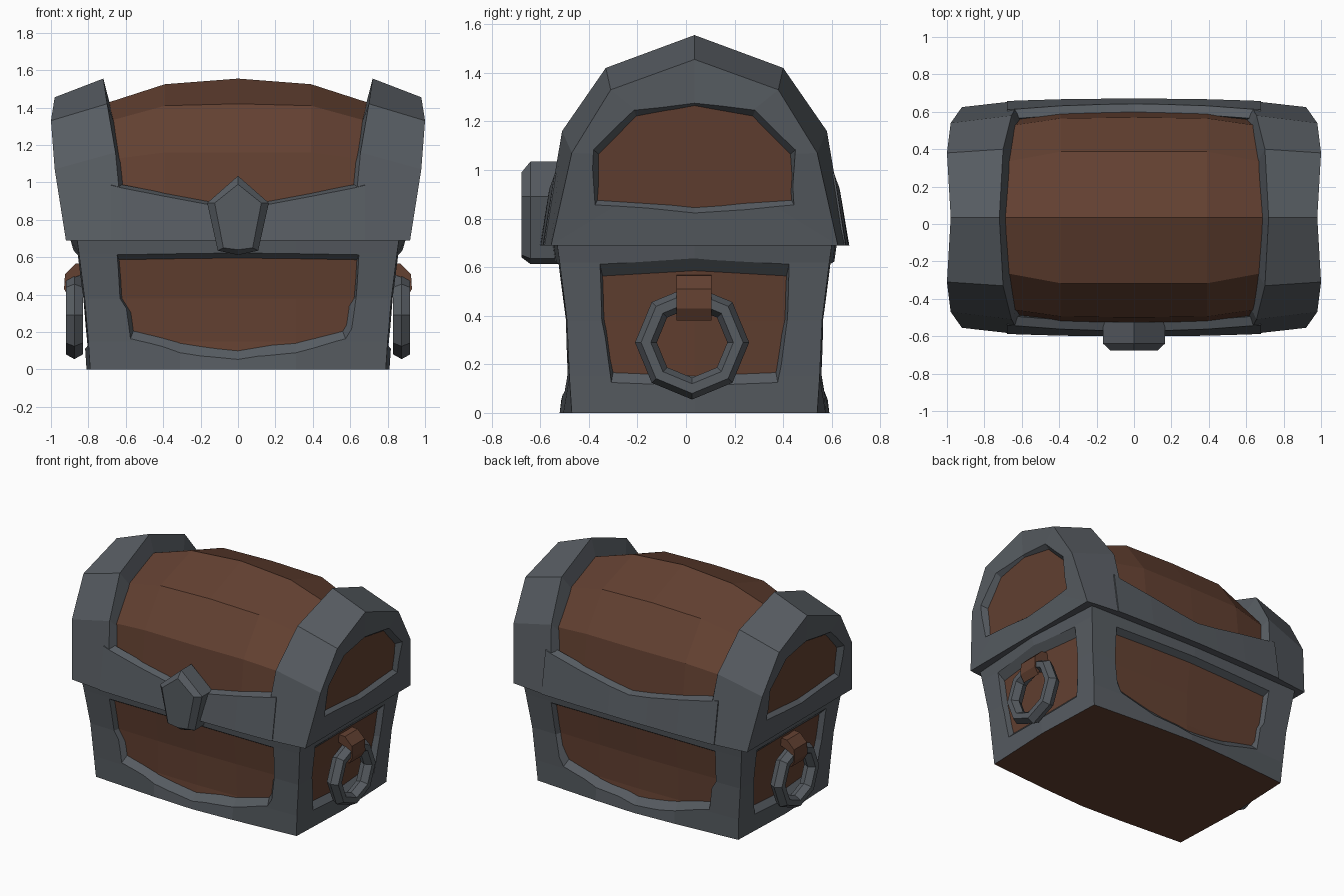
import bpy, bmesh, math

if "Cube" in bpy.data.objects:
    bpy.data.objects.remove(bpy.data.objects["Cube"])

CY = 0.035  # the chest body sits slightly behind the origin


def material(name, rgb):
    m = bpy.data.materials.new(name)
    m.diffuse_color = (*rgb, 1)
    m.use_nodes = True
    m.node_tree.nodes["Principled BSDF"].inputs["Base Color"].default_value = m.diffuse_color
    return m


IRON = material("grey iron", (0.095, 0.107, 0.121))
WOOD = material("brown wood", (0.125, 0.052, 0.031))


def finish(bm, name, *mats):
    bmesh.ops.recalc_face_normals(bm, faces=bm.faces[:])
    me = bpy.data.meshes.new(name)
    bm.to_mesh(me)
    bm.free()
    for m in mats:
        me.materials.append(m)
    ob = bpy.data.objects.new(name, me)
    ob.location.y = CY
    bpy.context.collection.objects.link(ob)
    return ob


def loft(bm, rings, closed=False):
    """Skin equal-length rings; cap both ends unless the loft is closed."""
    vs = [[bm.verts.new(p) for p in r] for r in rings]
    n = len(vs[0])
    for i in range(len(vs) if closed else len(vs) - 1):
        a, b = vs[i], vs[(i + 1) % len(vs)]
        for j in range(n):
            k = (j + 1) % n
            bm.faces.new((a[j], a[k], b[k], b[j]))
    if closed:
        return None
    return bm.faces.new(vs[0]), bm.faces.new(vs[-1])


def mirror_outline(half):
    """Complete a closed outline from its right half, listed bottom to top."""
    return half + [(-u, v) for u, v in reversed(half) if u > 1e-6]


def recess(bm, outer, inner, place, t0=-2, t1=3):
    """Tapered cutter running from t0 (outside) to t1 (inside)."""
    ring = lambda t: [place(a + (c - a) * t, b + (d - b) * t, t)
                      for (a, b), (c, d) in zip(outer, inner)]
    loft(bm, [ring(t0), ring(t1)])


def cut(target, cutter):
    mod = target.modifiers.new("cut", 'BOOLEAN')
    mod.operation, mod.solver, mod.object = 'DIFFERENCE', 'EXACT', cutter
    bpy.context.view_layer.objects.active = target
    bpy.ops.object.modifier_apply(modifier=mod.name)
    bpy.data.objects.remove(cutter)


# ---- lower box: iron frame around a slightly smaller wooden core ----
# height, corner x, corner y, bulged front y, bulged side x
LEVELS = [(0, .79, .505, .555, .81), (.15, .80, .515, .537, .82),
          (.38, .82, .525, .54, .845), (.62, .85, .555, .575, .875),
          (.69, .86, .565, .585, .895)]


def box_ring(z, cx, cy, fy, sx, d):
    qy = cy + .7 * (fy - cy)
    quad = [(sx, 0), (cx, cy), (.31, qy), (0, fy)]
    half = quad + [(-x, y) for x, y in quad[-2::-1]]
    pts = half + [(x, -y) for x, y in half[-2:0:-1]]
    return [(x - math.copysign(d, x) * (abs(x) > .5),
             y - math.copysign(d, y) * (abs(y) > .1), z) for x, y in pts]


bm = bmesh.new()
bottom, _ = loft(bm, [box_ring(*lv, 0) for lv in LEVELS])
# wooden underside inside an iron border
bmesh.ops.inset_region(bm, faces=[bottom], thickness=.14)
bottom.material_index = 1
frame = finish(bm, "box_frame", IRON, WOOD)

bm = bmesh.new()
loft(bm, [box_ring(*((max(lv[0], .03),) + lv[1:]), .04) for lv in LEVELS])
finish(bm, "box_wood_panels", WOOD)

front_out = mirror_outline([(0, .07), (.31, .09), (.58, .15), (.635, .38), (.645, .61)])
front_in = mirror_outline([(0, .11), (.31, .135), (.565, .19), (.625, .38), (.635, .585)])
side_out = mirror_outline([(.345, .11), (.385, .38), (.39, .615)])
side_in = mirror_outline([(.338, .15), (.375, .38), (.38, .57)])
bm = bmesh.new()
for s in (-1, 1):
    recess(bm, front_out, front_in, lambda u, v, t: (u, s * (.53 + .04 * v - .04 * t), v))
    recess(bm, side_out, side_in, lambda u, v, t: (s * (.81 + .08 * v - .04 * t), u, v))
cut(frame, finish(bm, "panel_cutter"))

# ---- lid: arched iron end caps with recessed wooden ends ----
ARCH_END = [(.92, .59, .69), (.98, .505, 1.07), (1.0, .345, 1.33), (.98, 0, 1.455)]
ARCH_TOP = [(.61, .625, .69), (.655, .545, 1.16), (.70, .365, 1.42), (.72, 0, 1.555)]
ARCH_IN = [(.57, .565, .69), (.615, .47, 1.08), (.655, .29, 1.30), (.68, 0, 1.40)]


def arch(half, s=1):
    return ([(s * x, y, z) for x, y, z in half]
            + [(s * x, -y, z) for x, y, z in half[-2::-1]])


end_out = mirror_outline([(0, .82), (.41, .855), (.412, 1.08), (.25, 1.247), (0, 1.29)])
end_in = mirror_outline([(0, .845), (.40, .875), (.395, 1.065), (.24, 1.222), (0, 1.265)])
for s, side in ((-1, "left"), (1, "right")):
    place = lambda u, v, t: (s * (.945 + (v - .85) * .12 - .035 * t), u, v)
    bm = bmesh.new()
    _, end = loft(bm, [arch(ARCH_IN, s), arch(ARCH_TOP, s), arch(ARCH_END, s)])
    hub = bmesh.ops.poke(bm, faces=[end])["verts"][0]
    hub.co = (s * .968, 0, 1.05)
    cap = finish(bm, "lid_end_" + side, IRON)
    bm = bmesh.new()
    recess(bm, end_out, end_in, place, -2, 1.9)
    cut(cap, finish(bm, "end_cutter"))
    bm = bmesh.new()
    loft(bm, [[place(u, v, t) for u, v in end_out] for t in (1, 2.2)])
    finish(bm, "lid_end_panel_" + side, WOOD)

# ---- lid: wooden barrel top ----
BARREL = {0: [(.572, .8), (.535, 1.16), (.352, 1.42), (0, 1.555)],
          .39: [(.568, .8), (.53, 1.16), (.352, 1.41), (0, 1.525)],
          .70: [(.535, .8), (.485, 1.12), (.295, 1.325), (0, 1.425)]}
bm = bmesh.new()
loft(bm, [arch([(x, y, z) for y, z in BARREL[abs(x)]]) for x in (-.70, -.39, 0, .39, .70)])
finish(bm, "lid_barrel", WOOD)

# ---- lid: curved iron rims along the front and back ----
# x, bottom y, top z, top y
RIM = [(0, .637, .86, .607), (.15, .635, .88, .605), (.39, .632, .925, .597),
       (.62, .625, .97, .58), (.68, .622, .985, .576)]
RIM = [(-x, *r) for x, *r in RIM[:0:-1]] + RIM
for s, side in ((-1, "front"), (1, "back")):
    bm = bmesh.new()
    loft(bm, [[(x, s * yb, .69), (x, s * yt, zt), (x, s * (yt - .05), zt + .018),
               (x, s * (yt - .09), .69)] for x, yb, zt, yt in RIM])
    finish(bm, "lid_rim_" + side, IRON)

# ---- clasp: bevelled pentagon plate ----
CLASP = mirror_outline([(0, .612), (.108, .635), (.165, .89), (0, 1.035)])
CLASP_FACE = mirror_outline([(0, .64), (.078, .65), (.125, .89), (0, .99)])
bm = bmesh.new()
loft(bm, [[(x, y, z) for x, z in o]
          for o, y in ((CLASP, -.56), (CLASP, -.675), (CLASP_FACE, -.712))])
finish(bm, "clasp", IRON)

# ---- side handles: octagonal ring hung from a wooden loop ----
SECTION = [(.045, 0), (.02, .045), (-.02, .045), (-.045, 0), (-.02, -.045), (.02, -.045)]
LOOP = [(.80, .57), (.87, .565), (.925, .51), (.93, .43), (.90, .38),
        (.885, .42), (.88, .49), (.80, .52)]
for s, side in ((-1, "left"), (1, "right")):
    bm = bmesh.new()
    rings = []
    for i in range(8):
        a = i * math.pi / 4
        rings.append([(s * (.875 + dx), (.19 + dr) * math.cos(a) - .01,
                       .29 + (.19 + dr) * math.sin(a)) for dr, dx in SECTION])
    loft(bm, rings, closed=True)
    finish(bm, "handle_ring_" + side, IRON)
    bm = bmesh.new()
    loft(bm, [[(s * x, y, z) for x, z in LOOP] for y in (-.075, .07)])
    finish(bm, "handle_loop_" + side, WOOD)
